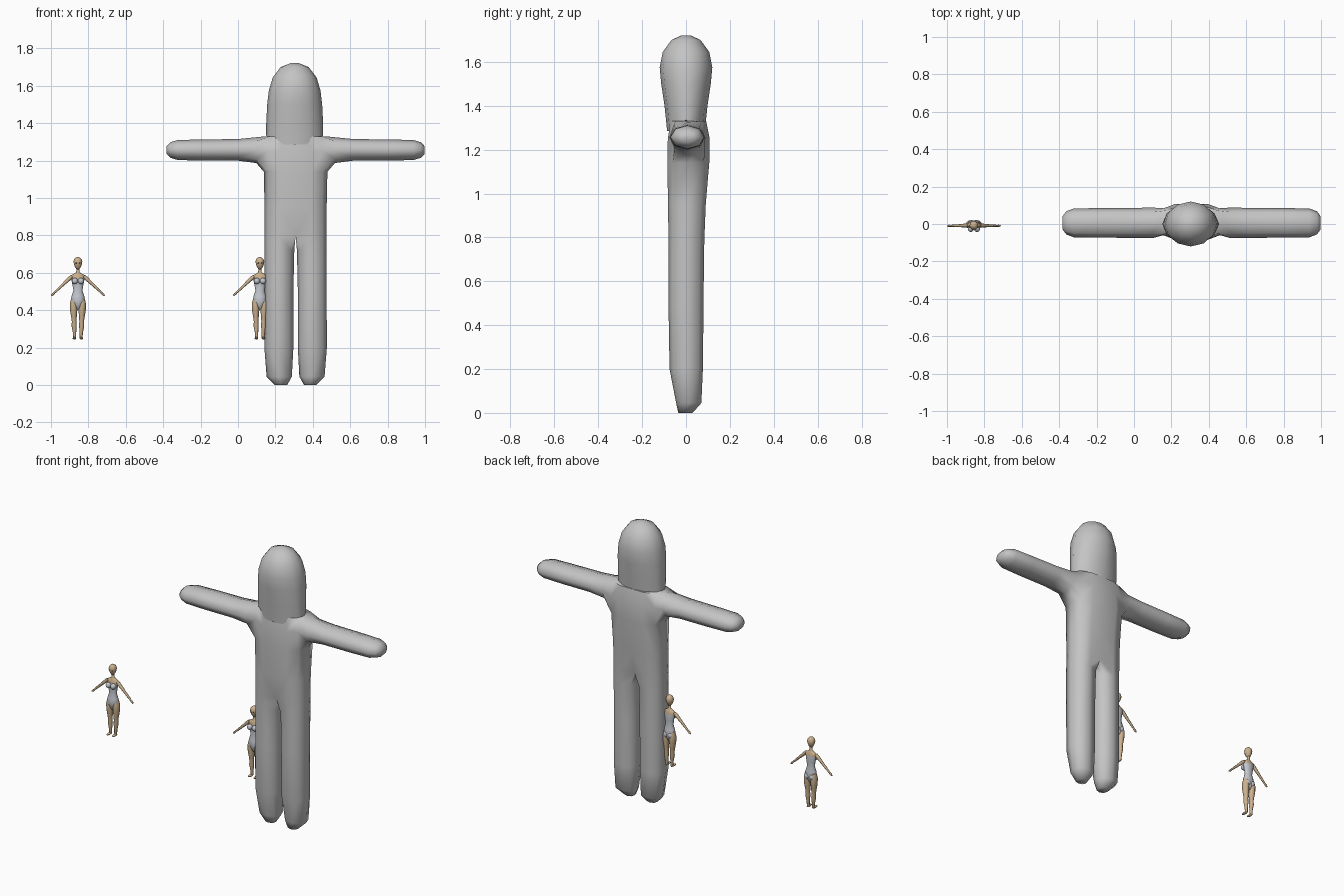
import bpy, bmesh, math
from mathutils import Vector

if "Cube" in bpy.data.objects:
    bpy.data.objects.remove(bpy.data.objects["Cube"], do_unlink=True)

X, Y, Z = Vector((1, 0, 0)), Vector((0, 1, 0)), Vector((0, 0, 1))


def material(name, rgb):
    m = bpy.data.materials.new(name)
    m.use_nodes = True
    m.diffuse_color = (*rgb, 1)
    bsdf = next(n for n in m.node_tree.nodes if n.type == "BSDF_PRINCIPLED")
    bsdf.inputs["Base Color"].default_value = (*rgb, 1)
    return m


GREY = material("plain grey", (0.55, 0.55, 0.55))
SKIN = material("warm skin", (0.60, 0.44, 0.27))
SUIT = material("pale suit grey", (0.55, 0.57, 0.62))
DARK = material("dark eyes", (0.05, 0.03, 0.02))


def ring(center, u, v, n=8):
    """Points of an ellipse around center with half axes u and v."""
    return [center + u * math.cos(2 * math.pi * k / n) + v * math.sin(2 * math.pi * k / n)
            for k in range(n)]


def loft(bm, rings, start=None, cap_start=True):
    """Skin a row of equal rings; start may be a ring of existing vertices."""
    rows = [start] if start else []
    rows += [[bm.verts.new(p) for p in r] for r in rings]
    n = len(rows[0])
    for a, b in zip(rows, rows[1:]):
        for k in range(n):
            bm.faces.new((a[k], a[(k + 1) % n], b[(k + 1) % n], b[k]))
    if cap_start and not start:
        bm.faces.new(rows[0][::-1])
    bm.faces.new(rows[-1])
    return rows


def make(name, bm, mats, location=(0, 0, 0), rule=None, angle=62):
    bmesh.ops.recalc_face_normals(bm, faces=bm.faces)
    for f in bm.faces:
        f.smooth = True
        if rule:
            f.material_index = rule(f.calc_center_median())
    mesh = bpy.data.meshes.new(name)
    bm.to_mesh(mesh)
    bm.free()
    for m in mats:
        mesh.materials.append(m)
    mesh.set_sharp_from_angle(angle=math.radians(angle))
    ob = bpy.data.objects.new(name, mesh)
    ob.location = location
    bpy.context.collection.objects.link(ob)
    return ob


# Large figure: half of the body as one skin, mirrored
LEG = [  # z, inner x, outer x, front y, back y
    (0.0, 0.045, 0.11, -0.035, 0.03), (0.045, 0.02, 0.155, -0.045, 0.07),
    (0.2, 0.012, 0.167, -0.075, 0.077), (0.5, 0.012, 0.166, -0.08, 0.08),
    (0.72, 0.007, 0.166, -0.08, 0.082)]
TORSO = [  # z, outer x, front y, back y, flatness at the middle
    (0.8, 0.166, -0.08, 0.084, 0.8), (0.95, 0.166, -0.082, 0.09, 1),
    (1.14, 0.17, -0.085, 0.106, 1), (1.25, 0.17, -0.083, 0.108, 1),
    (1.33, 0.16, -0.07, 0.092, 1)]
ARM = [  # x, bottom z, top z, half depth
    (0.21, 1.187, 1.325, 0.082), (0.31, 1.2, 1.315, 0.08), (0.5, 1.2, 1.313, 0.079),
    (0.63, 1.203, 1.31, 0.077), (0.67, 1.215, 1.298, 0.062), (0.69, 1.235, 1.277, 0.035)]


def body_ring(z, inner, outer, front, back):
    c = Vector(((inner + outer) / 2, (front + back) / 2, z))
    pts = ring(c, X * (outer - inner) / 2, Y * (back - front) / 2)
    for k in (1, 3, 5, 7):
        pts[k] = c + (pts[k] - c) * 1.06
    return pts


rings = [body_ring(*s) for s in LEG]
for z, outer, front, back, flat in TORSO:
    r = body_ring(z, 0, outer, front, back)
    mid = (front + back) / 2
    r[3] = Vector((0, mid + (back - mid) * flat, z))
    r[4] = Vector((0, mid, z))
    r[5] = Vector((0, mid + (front - mid) * flat, z))
    rings.append(r)

bm = bmesh.new()
rows = loft(bm, rings)
inner = [f for f in bm.faces if all(v.co.x < 1e-5 for v in f.verts)]
bmesh.ops.delete(bm, geom=inner, context="FACES_ONLY")

# Open the shoulder and grow the arm from it
low, mid, top = rows[-3:]
hole = [mid[1], top[1], top[0], top[7], mid[7], low[7], low[0], low[1]]
bmesh.ops.delete(bm, geom=[mid[0]], context="VERTS")
loft(bm, [ring(Vector((x, 0.006, (a + b) / 2)), Y * d, Z * (b - a) / 2) for x, a, b, d in ARM],
     start=hole)
loose = [v for v in bm.verts if not v.link_faces]
bmesh.ops.delete(bm, geom=loose, context="VERTS")
body = make("large_body", bm, [GREY], (0.308, 0, 0), angle=75)
mirror = body.modifiers.new("Mirror", "MIRROR")
mirror.use_clip = True
mirror.merge_threshold = 0.0005

# Large head: hood shape, lower edge dips at the front and back
HEAD = [  # z, half width, half depth
    (1.31, 0.152, 0.086), (1.4, 0.152, 0.098), (1.5, 0.147, 0.113), (1.575, 0.138, 0.12),
    (1.645, 0.117, 0.106), (1.7, 0.075, 0.066), (1.721, 0.022, 0.02)]
rings = [ring(Vector((0, 0, z)), X * w, Y * d, 12) for z, w, d in HEAD]
for p in rings[0]:
    p.z = 1.335 - 0.05 * min(1, abs(p.y) / 0.07)
bm = bmesh.new()
loft(bm, rings)
make("large_head", bm, [GREY], (0.303, 0, 0))


# Small figure parts, centred on x = 0
def small_torso():
    bm = bmesh.new()
    prof = [(0.405, 0.007, 0.012), (0.425, 0.022, 0.021), (0.45, 0.037, 0.026),
            (0.475, 0.034, 0.022), (0.505, 0.024, 0.016), (0.535, 0.029, 0.018),
            (0.57, 0.036, 0.018), (0.587, 0.037, 0.014), (0.596, 0.02, 0.011),
            (0.603, 0.009, 0.009), (0.63, 0.008, 0.008)]
    loft(bm, [ring(Vector((0, -0.006, z)), X * w, Y * d, 12) for z, w, d in prof])
    return make("small_torso", bm, [SUIT, SKIN], rule=lambda c: int(c.z > 0.572))


def small_head():
    bm = bmesh.new()
    prof = [(0.618, 0.006), (0.63, 0.015), (0.645, 0.021), (0.66, 0.0235),
            (0.672, 0.02), (0.681, 0.012), (0.685, 0.003)]
    loft(bm, [ring(Vector((0, -0.008, z)), X * r, Y * r, 12) for z, r in prof])
    return make("small_head", bm, [SKIN])


def small_legs():
    bm = bmesh.new()
    prof = [(0.465, 0.020, 0.016), (0.435, 0.0225, 0.0205), (0.40, 0.0225, 0.0195),
            (0.36, 0.021, 0.0145), (0.34, 0.02, 0.0125), (0.315, 0.02, 0.0135),
            (0.28, 0.018, 0.009), (0.25, 0.017, 0.0075)]
    for s in (-1, 1):
        loft(bm, [ring(Vector((s * x, -0.004, z)), X * r, Y * r * 1.1, 10) for z, x, r in prof])
    return make("small_legs", bm, [SKIN])


def small_arms():
    bm = bmesh.new()
    prof = [(0.0, 0.009), (0.12, 0.0105), (0.45, 0.0075), (0.6, 0.007), (0.85, 0.005),
            (0.92, 0.0065), (1.0, 0.003)]
    for s in (-1, 1):
        a, b = Vector((s * 0.032, -0.008, 0.582)), Vector((s * 0.142, -0.01, 0.478))
        side = (b - a).normalized().cross(Y)
        loft(bm, [ring(a.lerp(b, t), Y * r, side * r, 8) for t, r in prof])
    return make("small_arms", bm, [SKIN])


def small_pairs(name, mat, x, y, z, size):
    """A mirrored pair of scaled balls."""
    bm = bmesh.new()
    for s in (-1, 1):
        ball = bmesh.ops.create_uvsphere(bm, u_segments=12, v_segments=8, radius=1)["verts"]
        bmesh.ops.scale(bm, vec=size, verts=ball)
        bmesh.ops.translate(bm, vec=(s * x, y, z), verts=ball)
    return make(name, bm, [mat])


parts = [
    small_torso(), small_head(), small_legs(), small_arms(),
    small_pairs("small_bust", SUIT, 0.0165, -0.026, 0.556, (0.0165, 0.017, 0.017)),
    small_pairs("small_seat", SUIT, 0.015, 0.006, 0.443, (0.018, 0.016, 0.02)),
    small_pairs("small_feet", SKIN, 0.019, -0.016, 0.25, (0.0095, 0.023, 0.0065)),
    small_pairs("small_eyes", DARK, 0.009, -0.0285, 0.653, (0.0045, 0.0025, 0.0028)),
]

# Two small figures share the same meshes
for part in parts:
    part.location.x = -0.856
    twin = part.copy()
    twin.name = "second_" + part.name
    twin.location.x = 0.117
    bpy.context.collection.objects.link(twin)
